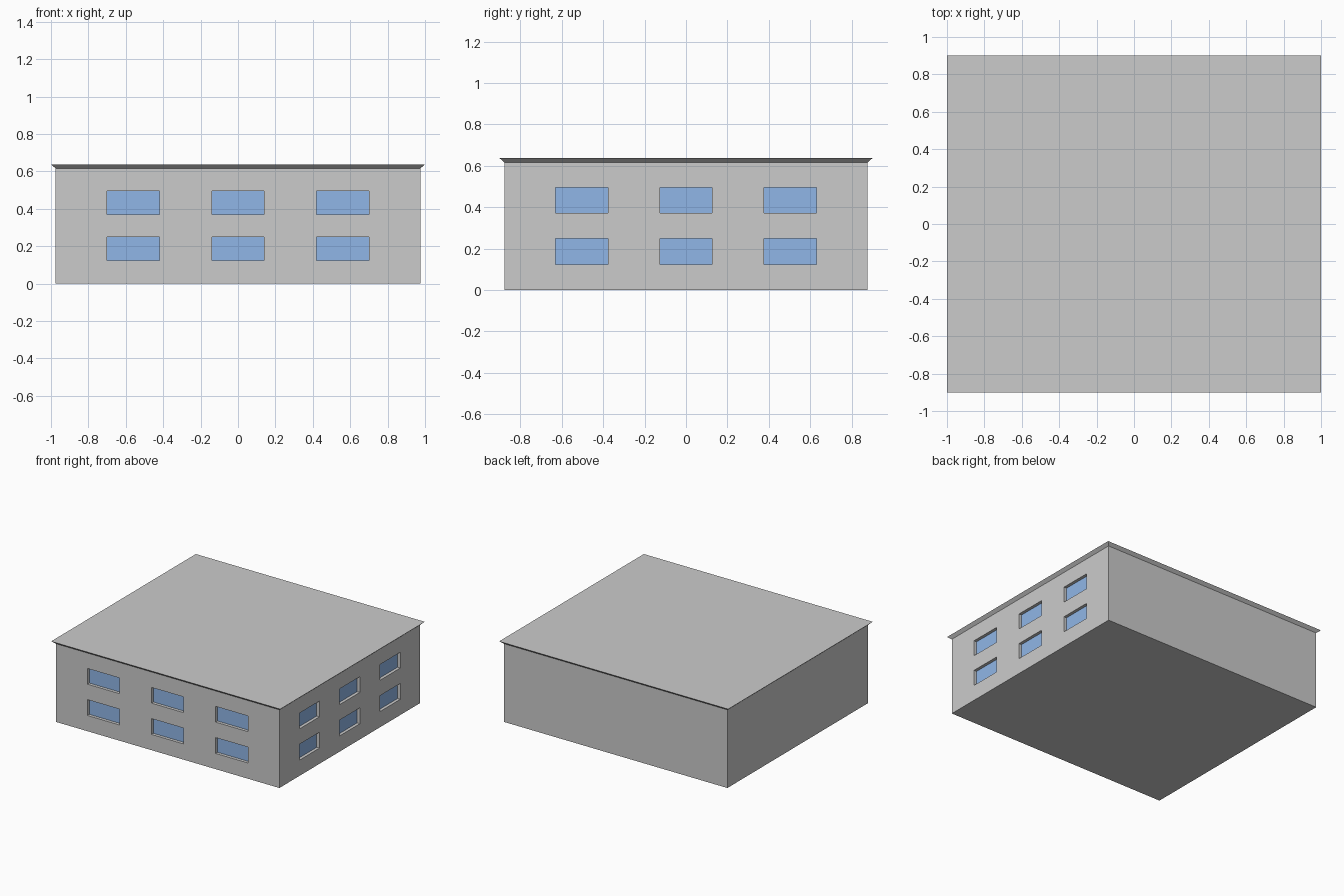
import bpy, bmesh
from mathutils import Vector

if "Cube" in bpy.data.objects:
    bpy.data.objects.remove(bpy.data.objects["Cube"])

HX, HY, WALL_TOP, TOP = 0.976, 0.878, 0.617, 0.638
OVERHANG, RECESS = 0.024, 0.024

# window openings: three columns per wall, two storeys
COLS_X = [(-0.70, -0.42), (-0.14, 0.14), (0.42, 0.70)]
COLS_Y = [(-0.63, -0.378), (-0.126, 0.126), (0.378, 0.63)]
ROWS = [(0.124, 0.249), (0.371, 0.495)]


def inside(v, spans):
    return any(a < v < b for a, b in spans)


def finish(bm, name, mats=()):
    bmesh.ops.recalc_face_normals(bm, faces=bm.faces)
    mesh = bpy.data.meshes.new(name)
    bm.to_mesh(mesh)
    bm.free()
    for m in mats:
        mesh.materials.append(m)
    obj = bpy.data.objects.new(name, mesh)
    bpy.context.collection.objects.link(obj)
    return obj


def box(z0, z1):
    bm = bmesh.new()
    bmesh.ops.create_cube(bm, size=2)
    for v in bm.verts:
        v.co = (v.co.x * HX, v.co.y * HY, z1 if v.co.z > 0 else z0)
    return bm


wall_mat = bpy.data.materials.new("wall_grey")
wall_mat.diffuse_color = (0.7, 0.7, 0.7, 1)
wall_mat.use_nodes = True
wall_mat.node_tree.nodes["Principled BSDF"].inputs["Base Color"].default_value = wall_mat.diffuse_color
glass_mat = bpy.data.materials.new("window_blue")
glass_mat.diffuse_color = (0.28, 0.47, 0.80, 1)
glass_mat.use_nodes = True
glass_mat.node_tree.nodes["Principled BSDF"].inputs["Base Color"].default_value = glass_mat.diffuse_color

# walls: slice the box along the window edges
bm = box(0, WALL_TOP)
for axis, spans in enumerate((COLS_X, COLS_Y, ROWS)):
    normal = Vector((0, 0, 0))
    normal[axis] = 1
    for cut in (c for span in spans for c in span):
        bmesh.ops.bisect_plane(bm, geom=bm.verts[:] + bm.edges[:] + bm.faces[:],
                               plane_co=normal * cut, plane_no=normal)

# windows on the front and right walls, pushed inward
bm.normal_update()
windows = []
for f in bm.faces:
    c = f.calc_center_median()
    front = f.normal.y < -0.9 and inside(c.x, COLS_X)
    right = f.normal.x > 0.9 and inside(c.y, COLS_Y)
    if (front or right) and inside(c.z, ROWS):
        windows.append(f)
bmesh.ops.inset_individual(bm, faces=windows, thickness=0, depth=-RECESS)
for f in windows:
    f.material_index = 1
finish(bm, "walls_with_windows", (wall_mat, glass_mat))

# roof slab flaring outward to its top edge
bm = box(WALL_TOP, TOP)
for v in bm.verts:
    if v.co.z > WALL_TOP + 0.01:
        v.co.x += OVERHANG if v.co.x > 0 else -OVERHANG
        v.co.y += OVERHANG if v.co.y > 0 else -OVERHANG
finish(bm, "roof", (wall_mat,))
